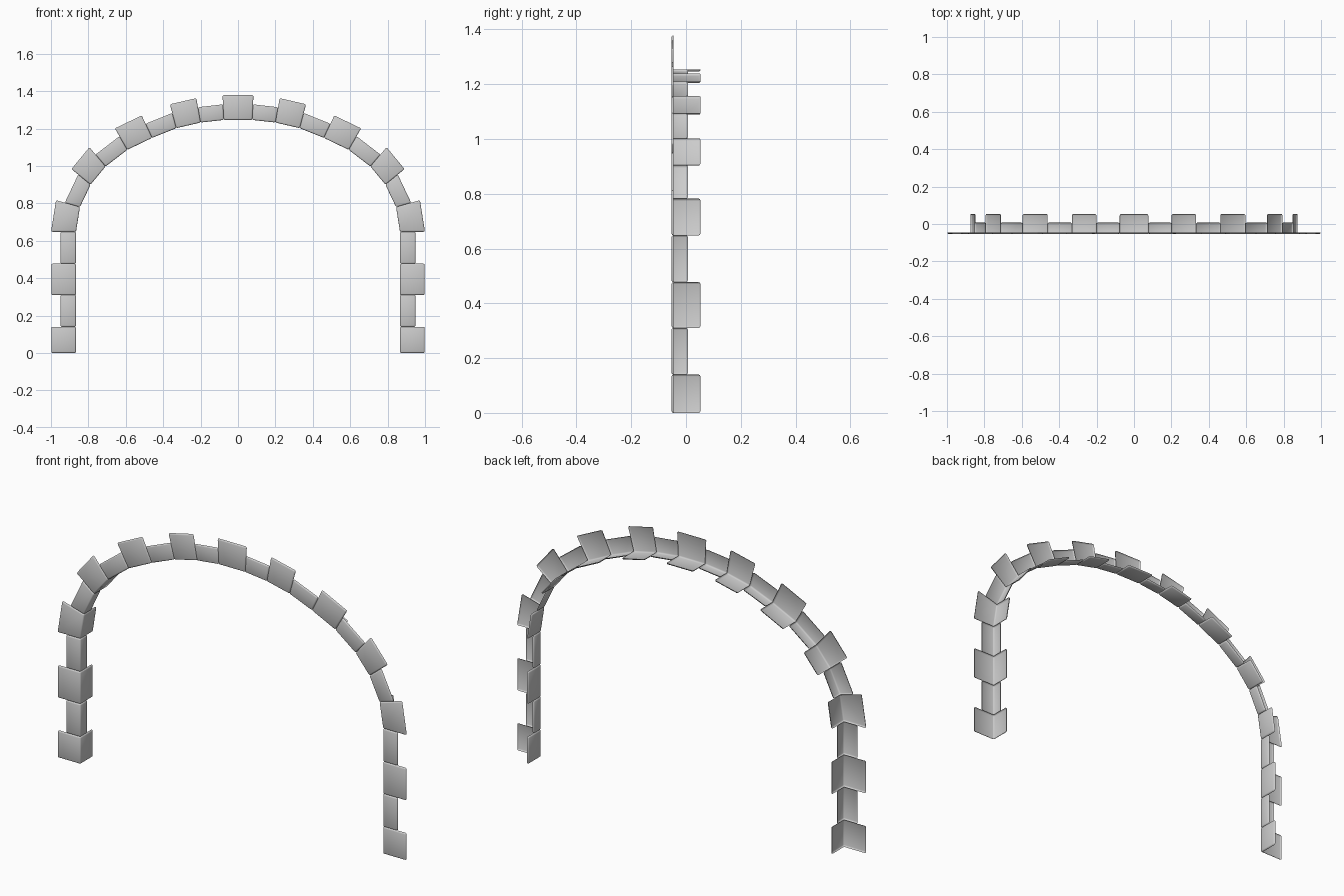
import bpy, bmesh, math
from mathutils import Vector

if "Cube" in bpy.data.objects:
    bpy.data.objects.remove(bpy.data.objects["Cube"])

# Joints from the ground to the crown: inner x, inner z, joint angle in degrees
JOINTS = [(.866, 0, 0), (.866, .14, 0), (.866, .31, 0), (.866, .477, 0),
          (.866, .648, 0), (.845, .78, 16), (.788, .90, 39), (.708, .997, 50),
          (.592, 1.086, 60), (.459, 1.15, 65), (.33, 1.202, 75),
          (.2, 1.232, 80), (.076, 1.246, 87)]
FRONT = -0.053
BEVEL = 0.007


def outward(joint, dist, normal):
    """Point on the joint line at a given height above the inner face."""
    a = math.radians(joint[2])
    d = Vector((math.cos(a), 0, math.sin(a)))
    return Vector((joint[0], 0, joint[1])) + d * (dist / d.dot(normal))


def stone(name, j0, j1, large):
    """Open L-shaped facing: front face plus inner face, with rounded rims."""
    height, depth = (.132, .106) if large else (.083, .06)
    p0, p1 = (Vector((j[0], 0, j[1])) for j in (j0, j1))
    t = (p1 - p0).normalized()
    n = Vector((t.z, 0, -t.x))
    profile = [p0, outward(j0, height, n), outward(j1, height, n), p1]
    bm = bmesh.new()
    front = [bm.verts.new((p.x, FRONT, p.z)) for p in profile]
    back = [bm.verts.new((p.x, FRONT + depth, p.z)) for p in profile]
    bm.faces.new(front)
    bm.faces.new(back[::-1])
    for i in range(4):
        k = (i + 1) % 4
        bm.faces.new((front[k], front[i], back[i], back[k]))
    bmesh.ops.recalc_face_normals(bm, faces=bm.faces)
    bmesh.ops.bevel(bm, geom=bm.edges[:], offset=BEVEL, segments=2,
                    profile=.5, affect='EDGES')

    # Keep only the front and inner sheets with their rolled rims
    lim = BEVEL * 1.15

    def kept(f):
        return (all(v.co.y - FRONT < lim for v in f.verts) or
                all((v.co - p0).dot(n) < lim for v in f.verts))
    bmesh.ops.delete(bm, geom=[f for f in bm.faces if not kept(f)], context='FACES')
    mesh = bpy.data.meshes.new(name)
    bm.to_mesh(mesh)
    bm.free()
    ob = bpy.data.objects.new(name, mesh)
    bpy.context.collection.objects.link(ob)
    bpy.context.view_layer.objects.active = ob
    ob.select_set(True)
    bpy.ops.object.shade_smooth_by_angle(angle=math.radians(50))
    ob.select_set(False)
    return ob


def mirrored(j):
    return (-j[0], j[1], 180 - j[2])


# Alternating large and small stones up each side
for i in range(len(JOINTS) - 1):
    a, b = JOINTS[i], JOINTS[i + 1]
    large = i % 2 == 0
    label = "large_stone" if large else "small_stone"
    stone(f"right_{label}_{i}", a, b, large)
    stone(f"left_{label}_{i}", mirrored(b), mirrored(a), large)

# Keystone at the crown
stone("keystone", JOINTS[-1], mirrored(JOINTS[-1]), True)
